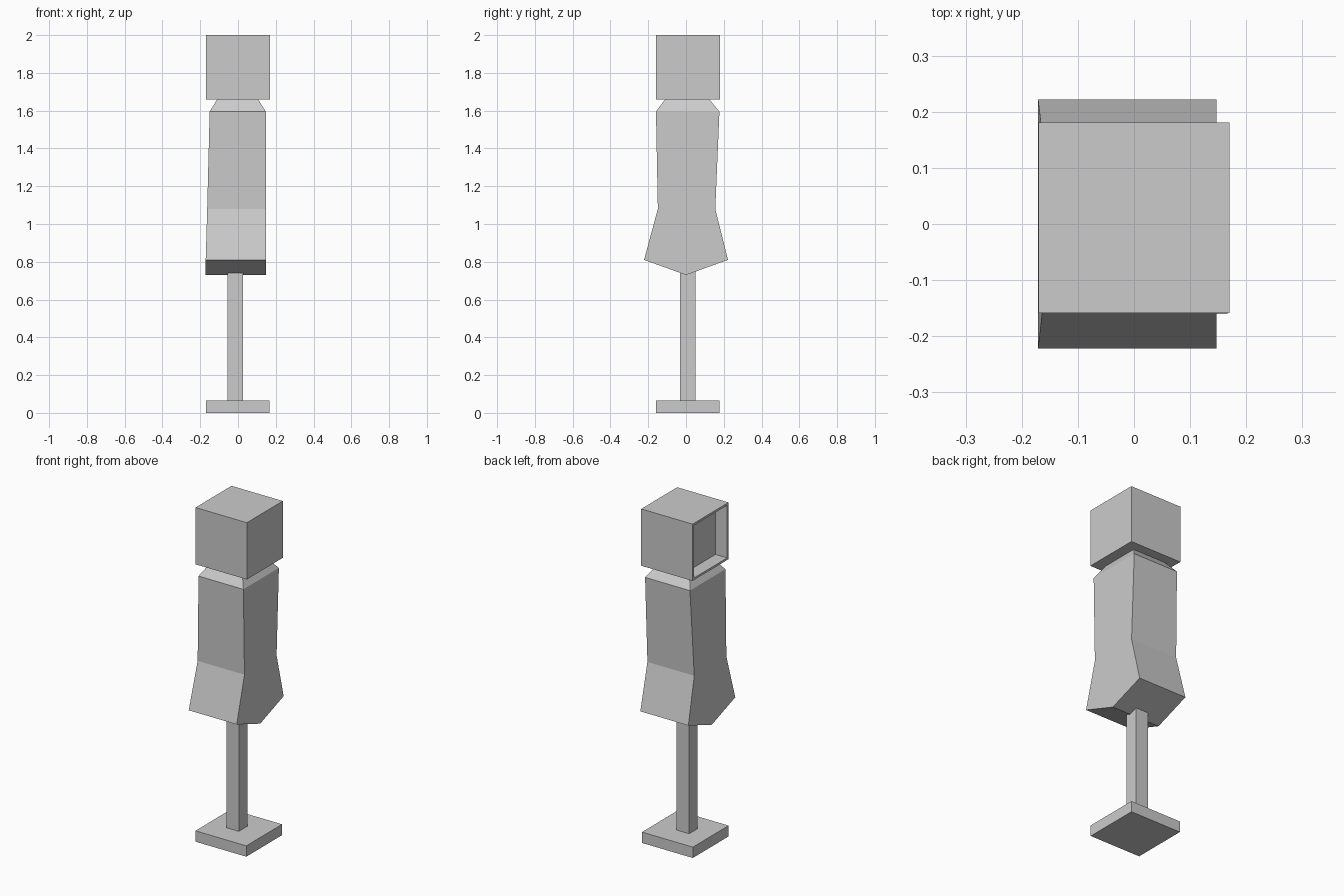
import bpy
import bmesh
from mathutils import Vector

cube = bpy.data.objects.get("Cube")
if cube:
    bpy.data.objects.remove(cube)

# One plain grey for everything
grey = bpy.data.materials.new("plain_grey")
grey.use_nodes = True
GREY = (0.6, 0.6, 0.6, 1)
grey.diffuse_color = GREY
grey.node_tree.nodes["Principled BSDF"].inputs["Base Color"].default_value = GREY


def finish(name, bm):
    bmesh.ops.recalc_face_normals(bm, faces=bm.faces)
    mesh = bpy.data.meshes.new(name)
    bm.to_mesh(mesh)
    bm.free()
    mesh.materials.append(grey)
    obj = bpy.data.objects.new(name, mesh)
    bpy.context.collection.objects.link(obj)
    return obj


def box(low, high):
    low, high = Vector(low), Vector(high)
    bm = bmesh.new()
    bmesh.ops.create_cube(bm, size=1)
    bmesh.ops.scale(bm, vec=high - low, verts=bm.verts)
    bmesh.ops.translate(bm, vec=(low + high) / 2, verts=bm.verts)
    return bm


# Base plate and stem
finish("base_plate", box((-0.17, -0.16, 0), (0.167, 0.178, 0.065)))
finish("stem", box((-0.055, -0.031, 0.06), (0.027, 0.049, 0.75)))

# Head: a cube with a recess in its -x side
bm = box((-0.17, -0.159, 1.66), (0.17, 0.181, 2.0))
bm.normal_update()
side = [f for f in bm.faces if f.normal.x < -0.9]
bmesh.ops.inset_region(bm, faces=side, thickness=0.018)
pocket = bmesh.ops.extrude_discrete_faces(bm, faces=side)["faces"]
bmesh.ops.translate(bm, vec=(0.077, 0, 0), verts=pocket[0].verts)
finish("head", bm)

# Torso: stacked rectangles (z, x low, x high, y low, y high)
levels = [
    (0.81, -0.171, 0.147, -0.222, 0.222),
    (1.08, -0.163, 0.147, -0.149, 0.155),
    (1.595, -0.15, 0.147, -0.159, 0.177),
    (1.665, -0.107, 0.103, -0.107, 0.119),
]
bm = bmesh.new()
rings = []
for z, x0, x1, y0, y1 in levels:
    corners = ((x0, y0), (x1, y0), (x1, y1), (x0, y1))
    rings.append([bm.verts.new((x, y, z)) for x, y in corners])
for low, high in zip(rings, rings[1:]):
    for i in range(4):
        j = (i + 1) % 4
        bm.faces.new((low[i], low[j], high[j], high[i]))
bm.faces.new(rings[-1])

# Wedge under the torso, with its ridge along x
a, b, c, d = rings[0]
left = bm.verts.new((-0.171, 0, 0.73))
right = bm.verts.new((0.147, 0, 0.73))
for face in ((a, b, right, left), (c, d, left, right), (b, c, right), (d, a, left)):
    bm.faces.new(face)
finish("torso", bm)
